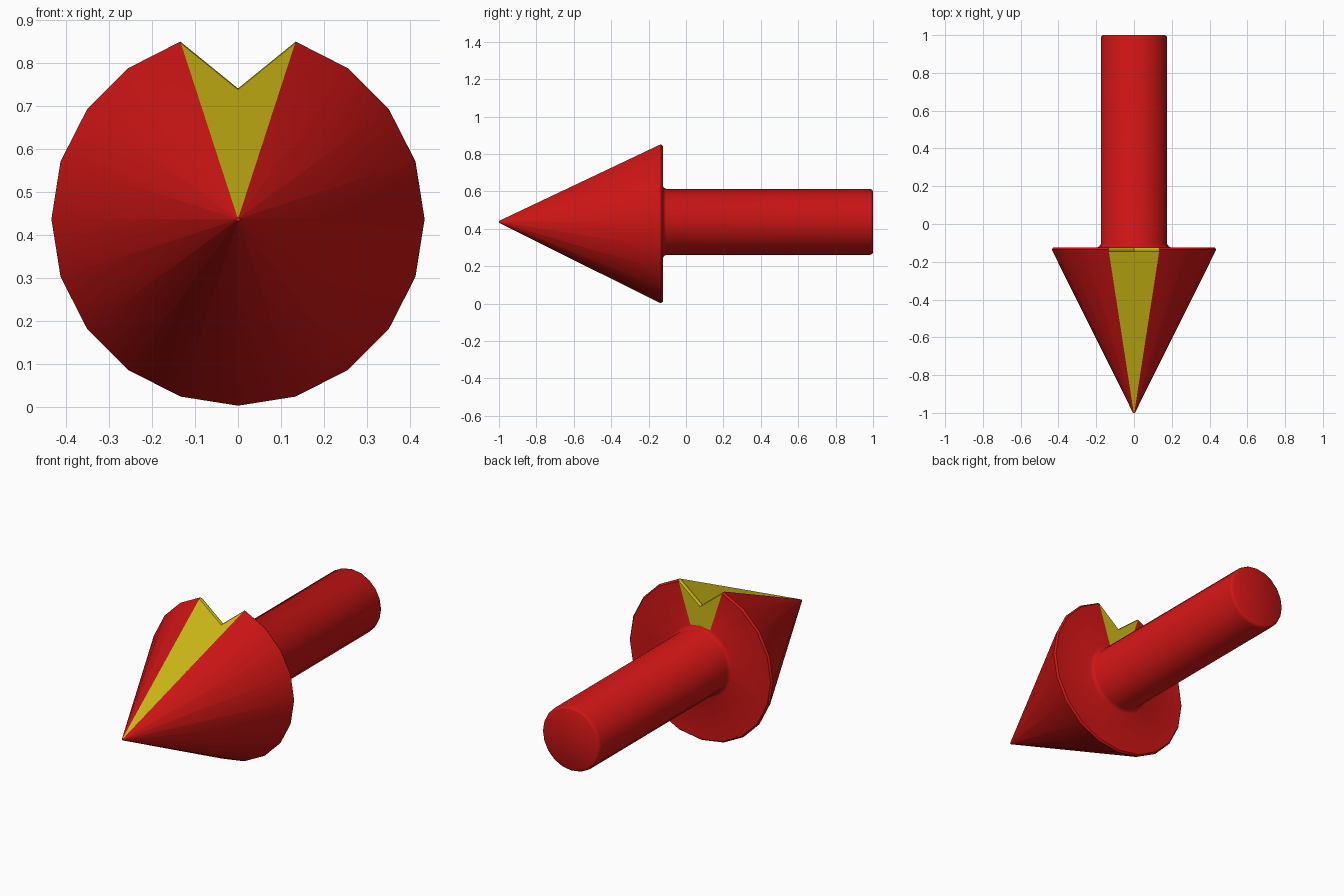
import bpy, bmesh
from math import sin, cos, pi, radians

cube = bpy.data.objects.get("Cube")
if cube:
    bpy.data.objects.remove(cube)

SIDES = 20
AXIS_Z = 0.437
NOTCH = 0.70        # share of the rim radius left at the notch

# Profile from tip to tail: (y, radius)
HEAD = [(-1.0, 0.005), (-0.145, 0.431), (-0.134, 0.435), (-0.124, 0.427)]
SHAFT = [(-0.124, 0.195), (-0.118, 0.183), (-0.105, 0.176),
         (0.985, 0.176), (0.995, 0.172), (1.0, 0.163)]


def make_material(name, color):
    mat = bpy.data.materials.new(name)
    mat.use_nodes = True
    mat.diffuse_color = color
    mat.node_tree.nodes["Principled BSDF"].inputs["Base Color"].default_value = color
    return mat


red = make_material("red", (0.62, 0.0075, 0.0075, 1))
yellow = make_material("yellow", (0.62, 0.49, 0.0078, 1))

bm = bmesh.new()


def ring(y, r, notched):
    verts = []
    for i in range(SIDES):
        a = 2 * pi * i / SIDES          # index 0 is straight up
        k = r * NOTCH if notched and i == 0 else r
        verts.append(bm.verts.new((k * sin(a), y, AXIS_Z + k * cos(a))))
    return verts


# Rings along the profile; only the rim rings of the head are notched
rings = [ring(y, r, r > 0.1) for y, r in HEAD]
rings += [ring(y, r, False) for y, r in SHAFT]

groove_edge = None
for n, (a, b) in enumerate(zip(rings, rings[1:])):
    for i in range(SIDES):
        j = (i + 1) % SIDES
        face = bm.faces.new((a[i], a[j], b[j], b[i]))
        # The two sectors beside the notch are yellow on the head
        if n < len(HEAD) and i in (0, SIDES - 1):
            face.material_index = 1
bm.faces.new(rings[0])
bm.faces.new(rings[-1])

# The groove is one face from tip to notch
groove_edge = bm.edges.get((rings[0][0], rings[1][0]))
bmesh.ops.dissolve_edges(bm, edges=[groove_edge], use_verts=False)
bmesh.ops.recalc_face_normals(bm, faces=bm.faces)

mesh = bpy.data.meshes.new("arrow")
bm.to_mesh(mesh)
bm.free()
mesh.materials.append(red)
mesh.materials.append(yellow)
arrow = bpy.data.objects.new("arrow", mesh)
bpy.context.collection.objects.link(arrow)

# Smooth red surfaces, flat yellow groove
bpy.ops.object.select_all(action='DESELECT')
arrow.select_set(True)
bpy.context.view_layer.objects.active = arrow
bpy.ops.object.shade_smooth_by_angle(angle=radians(40))
for p in mesh.polygons:
    if p.material_index == 1:
        p.use_smooth = False
